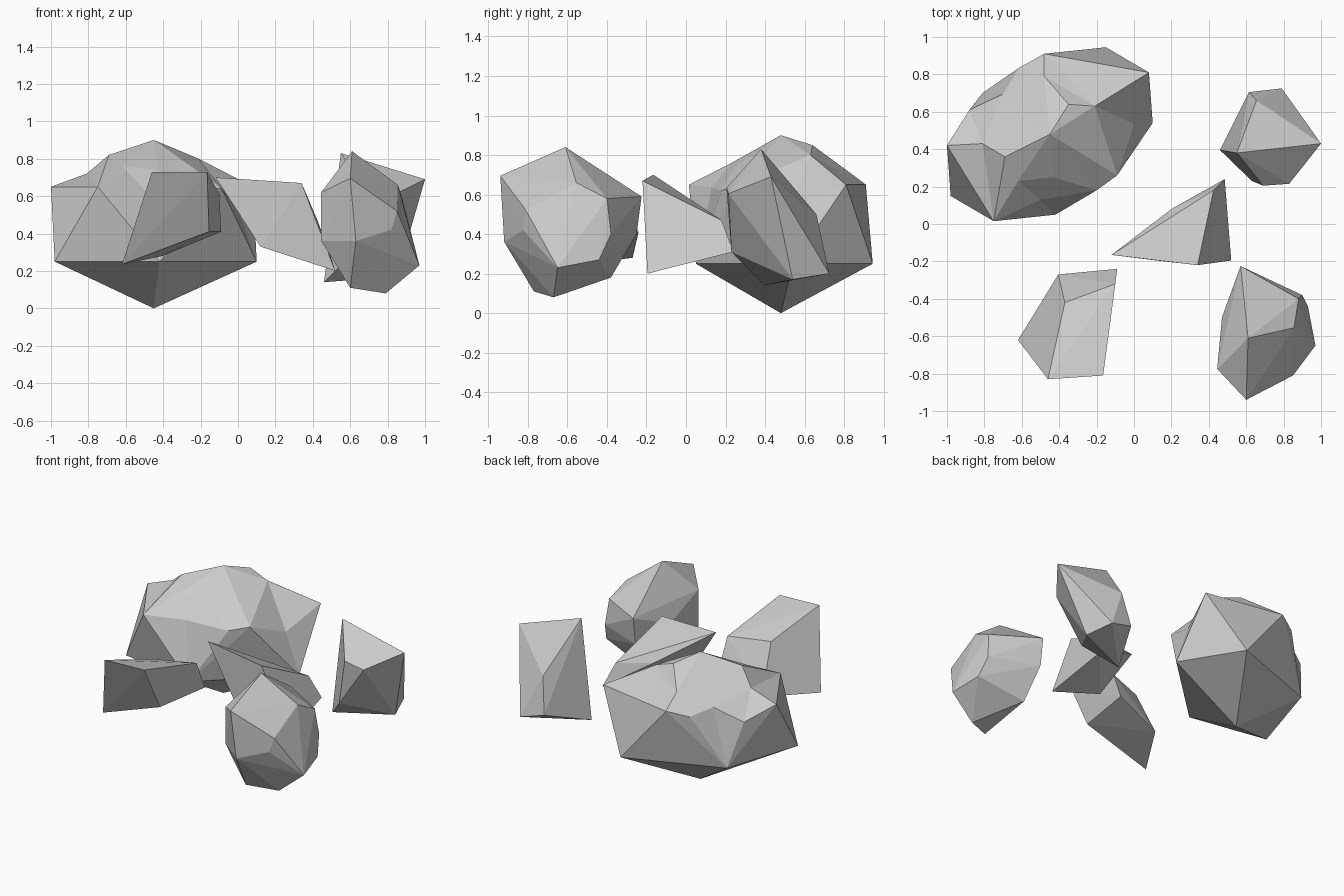
import bpy
import bmesh
from mathutils import Vector
from mathutils.geometry import delaunay_2d_cdt

if "Cube" in bpy.data.objects:
    bpy.data.objects.remove(bpy.data.objects["Cube"])


def finish(bm, name):
    bmesh.ops.recalc_face_normals(bm, faces=bm.faces[:])
    mesh = bpy.data.meshes.new(name)
    bm.to_mesh(mesh)
    bm.free()
    obj = bpy.data.objects.new(name, mesh)
    bpy.context.collection.objects.link(obj)
    return obj


def hull_rock(name, corners):
    """Faceted stone: the convex hull of a few corner points."""
    bm = bmesh.new()
    for c in corners:
        bm.verts.new(c)
    res = bmesh.ops.convex_hull(bm, input=bm.verts[:])
    loose = [v for v in bm.verts if not v.link_faces]
    bmesh.ops.delete(bm, geom=loose, context='VERTS')
    finish(bm, name)


def boulder(name, center, segments, bumps):
    """Stretched icosahedron whose upper half is chipped and bumpy.
    Each segment is a ring corner followed by the chips up to the next corner."""
    bm = bmesh.new()
    c = Vector(center)
    rim = [Vector(p) for seg in segments for p in seg]
    top_pts = rim + [Vector(p) for p in bumps]
    top = [bm.verts.new(p) for p in top_pts]

    # bumpy cap
    n = len(rim)
    border = [(i, (i + 1) % n) for i in range(n)]
    tris = delaunay_2d_cdt([p.xy for p in top_pts], border, [], 1, 1e-5)[2]
    for t in tris:
        bm.faces.new([top[i] for i in t])

    # lower ring mirrors the upper ring through the centre
    corners = [Vector(seg[0]) for seg in segments]
    low = [bm.verts.new(2 * c - corners[(k + 3) % 5]) for k in range(5)]
    bottom = bm.verts.new((c.x, c.y, 0))
    start = 0
    for k, seg in enumerate(segments):
        end = start + len(seg)
        for i in range(start, end):
            bm.faces.new((top[i], top[(i + 1) % n], low[k]))
        nxt = low[(k + 1) % 5]
        bm.faces.new((top[end % n], nxt, low[k]))
        bm.faces.new((low[k], nxt, bottom))
        start = end
    finish(bm, name)


# large boulder at the back left
boulder(
    "large_boulder", (-.45, .48, .45),
    [[(-1.0, .42, .65)],
     [(-.75, .015, .65), (-.50, .13, .635), (-.20, .18, .62)],
     [(-.09, .26, .645), (0, .535, .53)],
     [(.08, .81, .65)],
     [(-.48, .91, .65), (-.615, .835, .617), (-.70, .695, .655), (-.88, .61, .565)]],
    [(-.45, .48, .90), (-.69, .36, .82), (-.62, .23, .76), (-.43, .25, .74),
     (-.81, .43, .72), (-.35, .64, .85), (-.21, .63, .80), (-.48, .79, .74)])

# angular stone at the back right
hull_rock("back_right_stone", [
    (.55, .38, .83), (1.0, .43, .69), (.69, .205, .635), (.83, .215, .605),
    (.63, .23, .31), (.46, .395, .14), (.655, .66, .50), (.615, .705, .25),
    (.79, .725, .20), (.85, .54, .17)])

# rounded stone at the front right
hull_rock("front_right_stone", [
    (.61, -.61, .84), (.60, -.94, .695), (.57, -.225, .59), (.855, -.555, .66),
    (.445, -.775, .62), (.445, -.775, .36), (.47, -.50, .48), (.88, -.40, .58),
    (.90, -.38, .40), (.93, -.44, .27), (.97, -.65, .23), (.85, -.81, .52),
    (.82, -.825, .42), (.63, -.92, .36), (.60, -.77, .11), (.79, -.67, .08),
    (.60, -.38, .18), (.57, -.25, .40)])

# leaning shard in the middle
hull_rock("middle_shard", [
    (-.12, -.165, .70), (.34, -.22, .67), (.52, -.195, .20), (.12, -.195, .33),
    (.20, .08, .49), (.425, .18, .47), (.485, .24, .31)])

# blocky stone at the front left
hull_rock("front_left_stone", [
    (-.46, -.83, .73), (-.165, -.81, .73), (-.62, -.62, .235), (-.155, -.65, .41),
    (-.10, -.32, .61), (-.09, -.24, .41), (-.37, -.42, .605), (-.405, -.27, .28)])
